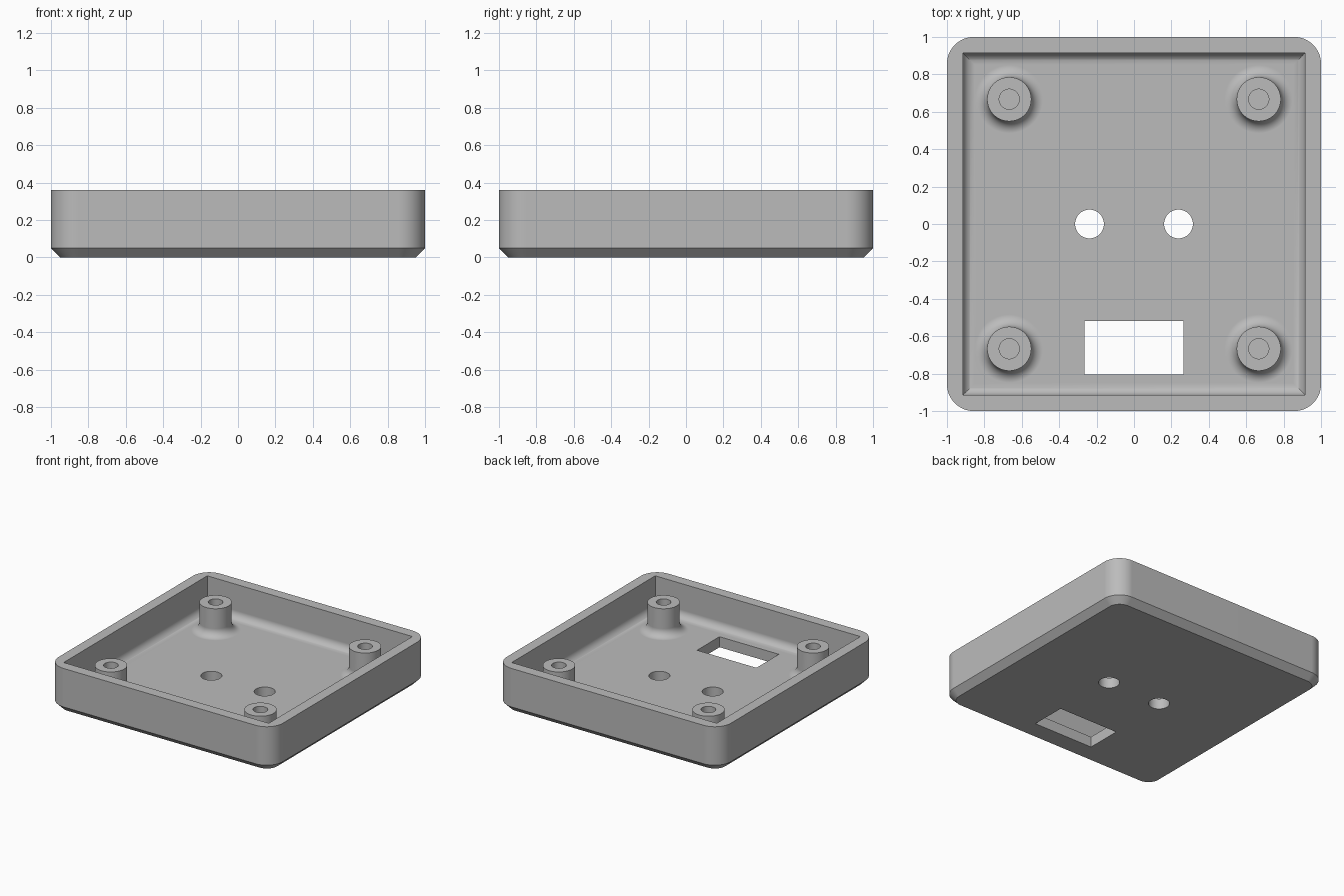
import bpy
import bmesh
from math import cos, sin, pi

default = bpy.data.objects.get("Cube")
if default:
    bpy.data.objects.remove(default, do_unlink=True)

# Main dimensions
HEIGHT, CHAMFER, CORNER = 0.36, 0.05, 0.143
INNER, FLOOR, FILLET = 0.915, 0.085, 0.064
POST_AT, POST_R, POST_TOP, SCREW_R = 0.667, 0.118, 0.31, 0.054
STEPS = 12

grey = bpy.data.materials.new("plastic_grey")
grey.use_nodes = True
colour = (0.5, 0.5, 0.5, 1)
grey.diffuse_color = colour
grey.node_tree.nodes["Principled BSDF"].inputs["Base Color"].default_value = colour


def circle(r, n=64):
    return [(r * cos(2 * pi * i / n), r * sin(2 * pi * i / n)) for i in range(n)]


def rectangle(hx, hy):
    return [(-hx, -hy), (hx, -hy), (hx, hy), (-hx, hy)]


def rounded_square(half, r):
    c = half - r
    points = []
    for k, (sx, sy) in enumerate([(1, 1), (-1, 1), (-1, -1), (1, -1)]):
        for i in range(STEPS + 1):
            a = (k + i / STEPS) * pi / 2
            points.append((sx * c + r * cos(a), sy * c + r * sin(a)))
    return points


def loft(name, rings, at=(0, 0)):
    """Closed solid through a stack of (outline, z) rings."""
    bm = bmesh.new()
    loops = [[bm.verts.new((x + at[0], y + at[1], z)) for x, y in outline]
             for outline, z in rings]
    n = len(loops[0])
    for low, high in zip(loops, loops[1:]):
        for i in range(n):
            j = (i + 1) % n
            bm.faces.new((low[i], low[j], high[j], high[i]))
    bm.faces.new(loops[0][::-1])
    bm.faces.new(loops[-1])
    bmesh.ops.recalc_face_normals(bm, faces=bm.faces)
    mesh = bpy.data.meshes.new(name)
    bm.to_mesh(mesh)
    bm.free()
    mesh.materials.append(grey)
    obj = bpy.data.objects.new(name, mesh)
    bpy.context.collection.objects.link(obj)
    return obj


def combine(target, tool, operation):
    """Apply a boolean and discard the tool."""
    tool.hide_render = True
    mod = target.modifiers.new(operation.lower(), "BOOLEAN")
    mod.operation, mod.object, mod.solver = operation, tool, "EXACT"
    bpy.context.view_layer.objects.active = target
    bpy.ops.object.modifier_apply(modifier=mod.name)
    bpy.data.objects.remove(tool, do_unlink=True)


# Quarter-round fillet: (distance from wall, height above floor), floor first
fillet = [(FILLET * (1 - sin(a)), FILLET * (1 - cos(a)))
          for a in (i / STEPS * pi / 2 for i in range(STEPS + 1))]

# Outer shell with chamfered base
tray = loft("enclosure_tray", [
    (rounded_square(1 - CHAMFER, CORNER - CHAMFER), 0),
    (rounded_square(1, CORNER), CHAMFER),
    (rounded_square(1, CORNER), HEIGHT)])

# Square-cornered cavity with filleted floor
rings = [(rectangle(INNER - d, INNER - d), FLOOR + h) for d, h in fillet]
rings.append((rectangle(INNER, INNER), HEIGHT + 0.1))
combine(tray, loft("cavity_cutter", rings), "DIFFERENCE")

# Four screw posts flaring into the floor, with blind holes
for sx in (-1, 1):
    for sy in (-1, 1):
        at = (sx * POST_AT, sy * POST_AT)
        rings = [(circle(POST_R + FILLET), FLOOR / 2)]
        rings += [(circle(POST_R + d), FLOOR + h) for d, h in fillet]
        rings.append((circle(POST_R), POST_TOP))
        combine(tray, loft("screw_post", rings, at), "UNION")
        hole = [(circle(SCREW_R, 32), FLOOR), (circle(SCREW_R, 32), HEIGHT)]
        combine(tray, loft("screw_hole_cutter", hole, at), "DIFFERENCE")

# Two round holes and a rectangular window through the floor
cuts = [(circle(0.077, 48), (-0.238, 0)), (circle(0.077, 48), (0.238, 0)),
        (rectangle(0.265, 0.143), (0, -0.662))]
for outline, at in cuts:
    combine(tray, loft("floor_cutter", [(outline, -0.1), (outline, 0.2)], at), "DIFFERENCE")

# Smooth curves, crisp edges, flat planes
bpy.ops.object.select_all(action="DESELECT")
tray.select_set(True)
bpy.context.view_layer.objects.active = tray
bpy.ops.object.shade_smooth_by_angle(angle=pi / 6)
normals = tray.modifiers.new("flat_planes", "WEIGHTED_NORMAL")
normals.keep_sharp = True
